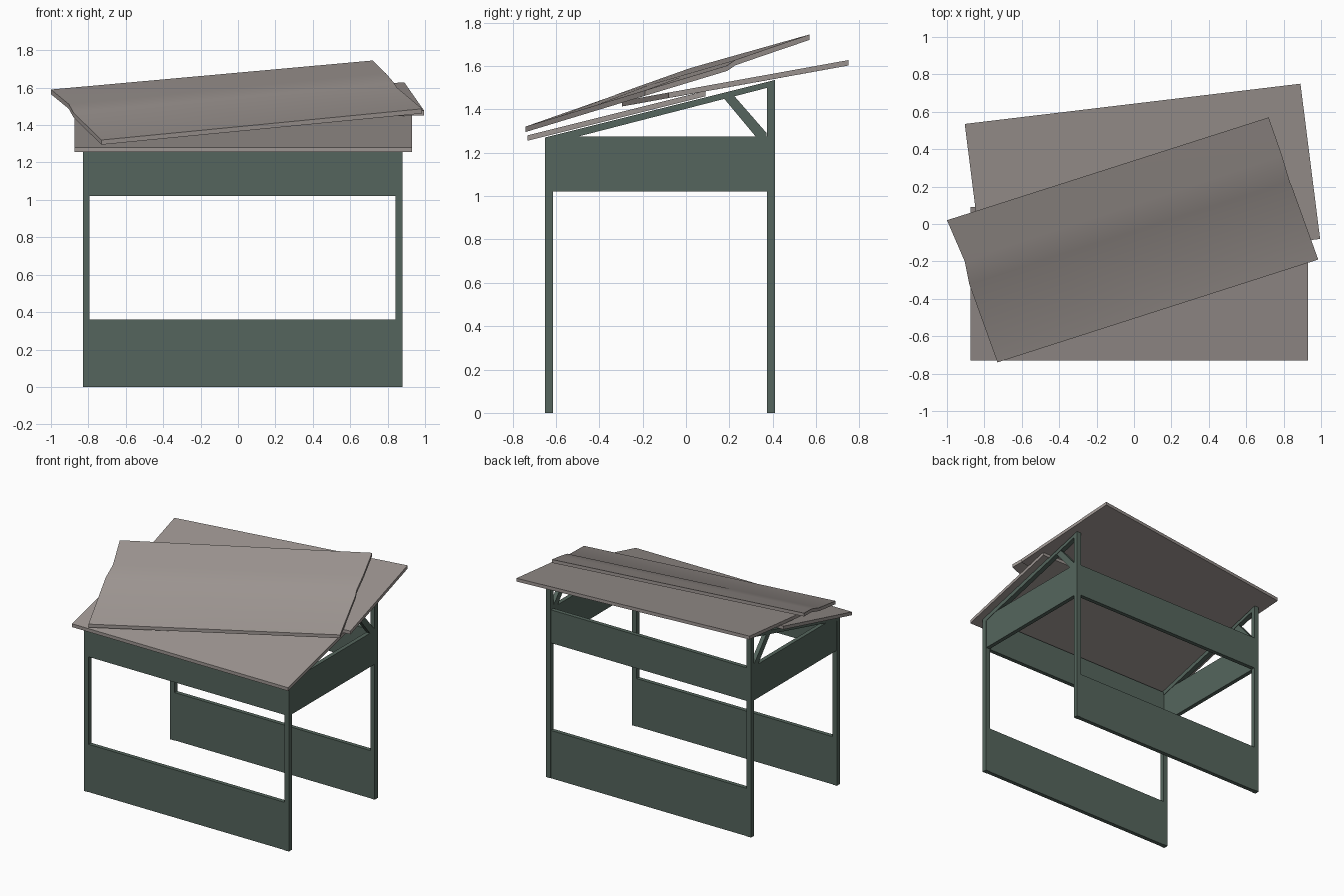
import bpy, bmesh, math
from mathutils import Vector

if "Cube" in bpy.data.objects:
    bpy.data.objects.remove(bpy.data.objects["Cube"])


def material(name, rgb):
    m = bpy.data.materials.new(name)
    m.diffuse_color = (*rgb, 1)
    m.use_nodes = True
    m.node_tree.nodes["Principled BSDF"].inputs["Base Color"].default_value = m.diffuse_color
    return m


GREEN = material("dark green paint", (0.090, 0.131, 0.109))
GREY = material("weathered grey board", (0.340, 0.304, 0.287))


def finish(name, bm, mat):
    bmesh.ops.recalc_face_normals(bm, faces=bm.faces)
    me = bpy.data.meshes.new(name)
    bm.to_mesh(me)
    bm.free()
    me.materials.append(mat)
    ob = bpy.data.objects.new(name, me)
    bpy.context.collection.objects.link(ob)
    return ob


def prism(name, pts, offset, mat):
    """Closed solid: polygon swept along an offset vector."""
    bm = bmesh.new()
    off = Vector(offset)
    a = [bm.verts.new(p) for p in pts]
    b = [bm.verts.new(Vector(p) + off) for p in pts]
    bm.faces.new(a)
    bm.faces.new(b[::-1])
    n = len(a)
    for i in range(n):
        bm.faces.new((a[i], b[i], b[(i + 1) % n], a[(i + 1) % n]))
    return finish(name, bm, mat)


def box(name, x0, x1, y0, y1, z0, z1):
    prism(name, [(x0, y0, z0), (x1, y0, z0), (x1, y1, z0), (x0, y1, z0)],
          (0, 0, z1 - z0), GREEN)


X0, X1, Y0, Y1 = -0.83, 0.88, -0.65, 0.41
T = 0.037       # post thickness
R = 0.003       # panel recess
P0, P1 = 1.02, 1.275

# front and back: posts, lower panel, upper panel
for side, y, top in (("front", Y0, 1.27), ("back", Y1 - T, 1.525)):
    for lr, x in (("left", X0), ("right", X1 - T)):
        box(f"{side}_{lr}_post", x, x + T, y, y + T, 0, top)
    box(f"{side}_lower_panel", X0 + T, X1 - T, y + R, y + T - R, 0, 0.36)
    box(f"{side}_upper_panel", X0 + T, X1 - T, y + R, y + T - R, P0, P1 - 0.005)

# sides: upper panel, sloping rafter, diagonal brace
for lr, x in (("left", X0), ("right", X1 - T)):
    box(f"{lr}_side_panel", x + R, x + T - R, Y0 + T, Y1 - T, P0, P1)
    prism(f"{lr}_rafter", [(x, y, z) for y, z in
          ((Y0, 1.235), (Y0, 1.27), (Y1, 1.535), (Y1, 1.508))], (T, 0, 0), GREEN)
    prism(f"{lr}_brace", [(x + R, y, z) for y, z in
          ((0.175, 1.45), (0.215, 1.47), (0.372, 1.29), (0.372, 1.27), (0.325, 1.27))],
          (T - 2 * R, 0, 0), GREEN)

# loose roof boards
DOWN = (0, 0, -0.025)
prism("lower_roof_board", [(-0.875, -0.73, 1.28), (0.93, -0.73, 1.28),
      (0.93, 0.09, 1.485), (-0.875, 0.09, 1.485)], DOWN, GREY)
prism("back_roof_board", [(-0.905, 0.535, 1.588), (0.89, 0.75, 1.627),
      (0.995, -0.08, 1.477), (-0.80, -0.295, 1.438)], DOWN, GREY)

# top roof board, cracked along its middle
bm = bmesh.new()
S = (0, 0.28, 0.57, 1)
GAP = (0.1, 0.04, 0.4, 1)
rows = [((-1, 0.02, 1.59), (0.72, 0.57, 1.745)),
        ((-0.905, -0.20, 1.512), (0.79, 0.37, 1.677)),
        ((-0.88, -0.325, 1.467), (0.832, 0.228, 1.628)),
        None,
        ((-0.73, -0.74, 1.32), (0.985, -0.19, 1.487))]
grid = []
for r in rows:
    if r:
        grid.append([Vector(r[0]).lerp(Vector(r[1]), s) for s in S])
    else:   # lower lip of the crack opens towards the right
        grid.append([p + Vector((0.016, -0.038, -0.026)) * g
                     for p, g in zip(grid[-1], GAP)])
top = [[bm.verts.new(p) for p in r] for r in grid]
bot = [[bm.verts.new(p + Vector(DOWN)) for p in r] for r in grid]
nr, nc = len(top), len(S)
for i in range(nr - 1):
    for j in range(nc - 1):
        for g in (top, bot):
            bm.faces.new((g[i][j], g[i][j + 1], g[i + 1][j + 1], g[i + 1][j]))
    for j in (0, nc - 1):
        bm.faces.new((top[i][j], top[i + 1][j], bot[i + 1][j], bot[i][j]))
for j in range(nc - 1):
    for i in (0, nr - 1):
        bm.faces.new((top[i][j], top[i][j + 1], bot[i][j + 1], bot[i][j]))
bmesh.ops.recalc_face_normals(bm, faces=bm.faces)
for f in bm.faces:
    f.smooth = True
for e in bm.edges:
    e.smooth = e.calc_face_angle(0) < math.radians(45)
finish("cracked_top_roof_board", bm, GREY)
